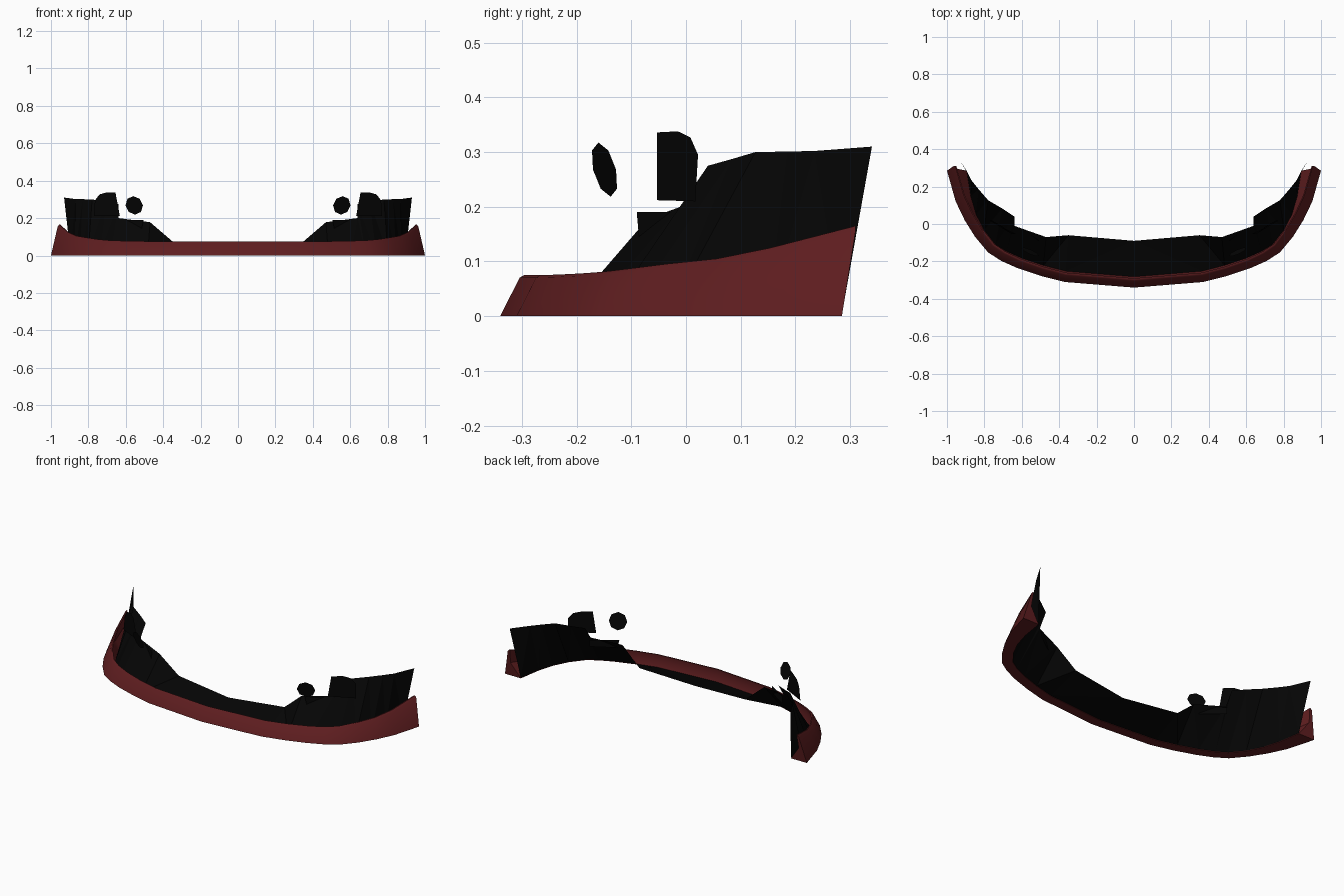
import bpy
import bmesh
from mathutils import Vector

cube = bpy.data.objects.get("Cube")
if cube:
    bpy.data.objects.remove(cube, do_unlink=True)


def make_material(name, colour):
    mat = bpy.data.materials.new(name)
    mat.use_nodes = True
    mat.diffuse_color = (*colour, 1)
    bsdf = mat.node_tree.nodes["Principled BSDF"]
    bsdf.inputs["Base Color"].default_value = (*colour, 1)
    bsdf.inputs["Roughness"].default_value = 0.7
    return mat


red = make_material("dark red", (0.112, 0.0125, 0.014))
black = make_material("black", (0.0015, 0.0015, 0.0015))


def finish(bm, name, mat):
    """Turn a left half into an object mirrored across x = 0."""
    bmesh.ops.recalc_face_normals(bm, faces=bm.faces)
    mesh = bpy.data.meshes.new(name)
    bm.to_mesh(mesh)
    bm.free()
    mesh.materials.append(mat)
    obj = bpy.data.objects.new(name, mesh)
    bpy.context.collection.objects.link(obj)
    mirror = obj.modifiers.new("mirror", "MIRROR")
    mirror.use_clip = True
    return obj


def bridge(bm, rows, closed=False):
    """Join neighbouring rows of points with quads."""
    grid = [[bm.verts.new(p) for p in row] for row in rows]
    for a, b in zip(grid, grid[1:]):
        count = len(a)
        for i in range(count if closed else count - 1):
            j = (i + 1) % count
            bm.faces.new((a[i], a[j], b[j], b[i]))
    return grid


def plate(name, points):
    bm = bmesh.new()
    bm.faces.new([bm.verts.new(p) for p in points])
    return finish(bm, name, black)


# Ground outline of the lip, from the centre to the rear end
outline = [Vector(p) for p in (
    (0, -.34), (.37, -.31), (.5, -.277), (.62, -.237), (.71, -.197),
    (.78, -.152), (.85, -.068), (.905, .02), (.953, .12), (1, .285))]
lip_height = [.075, .075, .076, .078, .081, .086, .096, .105, .125, .165]
foot_inset = [.058] * 6 + [.06, .068, .085, .105]
last = len(outline) - 1


def inward(i):
    if i == 0:
        return Vector((0, 1))
    if i == last:
        return Vector((-1, 0))
    t = outline[i + 1] - outline[i - 1]
    return Vector((-t.y, t.x)).normalized()


def inset(i, distance, z, back=0):
    p = outline[i] + inward(i) * distance
    return Vector((p.x, p.y + back, z))


# Lip: a leaning section swept along the outline
sections = []
for i, h in enumerate(lip_height):
    back = .025 * (i / last) ** 2
    sections.append([
        inset(i, 0, 0), inset(i, .036, h * .94, back),
        inset(i, .044, h, back), inset(i, .05, h, back),
        inset(i, .045, h * .5, back / 2), inset(i, foot_inset[i], 0)])
bm = bmesh.new()
grid = bridge(bm, sections, closed=True)
bm.faces.new(grid[-1])
lip = finish(bm, "lower_lip", red)
bpy.context.view_layer.objects.active = lip
lip.select_set(True)
bpy.ops.object.shade_smooth_by_angle(angle=.6)

# Inner panel: a sheet from the lip's inner foot to the upper rear edge
upper_edge = [
    (0, -.09, .05), (.35, -.06, .075), (.47, -.07, .178), (.64, -.01, .2),
    (.64, .04, .275), (.705, .083, .287), (.78, .127, .3),
    (.83, .185, .301), (.87, .235, .302), (.93, .34, .31)]
foot = [inset(i, d, .003) for i, d in enumerate(foot_inset)]
bm = bmesh.new()
bridge(bm, [foot, upper_edge])
bmesh.ops.triangulate(bm, faces=bm.faces, quad_method="ALTERNATE")
finish(bm, "inner_panel", black)

# Vent ledge in front of the panel
plate("vent_ledge", [
    (.505, -.09, .19), (.64, 0, .19), (.64, 0, .15), (.515, -.086, .143)])

# Upright side plate with a clipped top corner
plate("side_plate", [
    (.632, -.053, .212), (.655, -.053, .336), (.7, -.015, .338),
    (.74, .008, .327), (.765, .022, .295), (.77, .017, .21)])

# Round lamp disc, turned outwards
bm = bmesh.new()
bmesh.ops.create_circle(bm, cap_ends=True, segments=8, radius=.051)
facing = Vector((.4, -.88, -.24)).to_track_quat("Z", "Y").to_matrix()
bmesh.ops.rotate(bm, verts=bm.verts, matrix=facing)
bmesh.ops.translate(bm, verts=bm.verts, vec=(.555, -.149, .268))
finish(bm, "lamp_disc", black)
